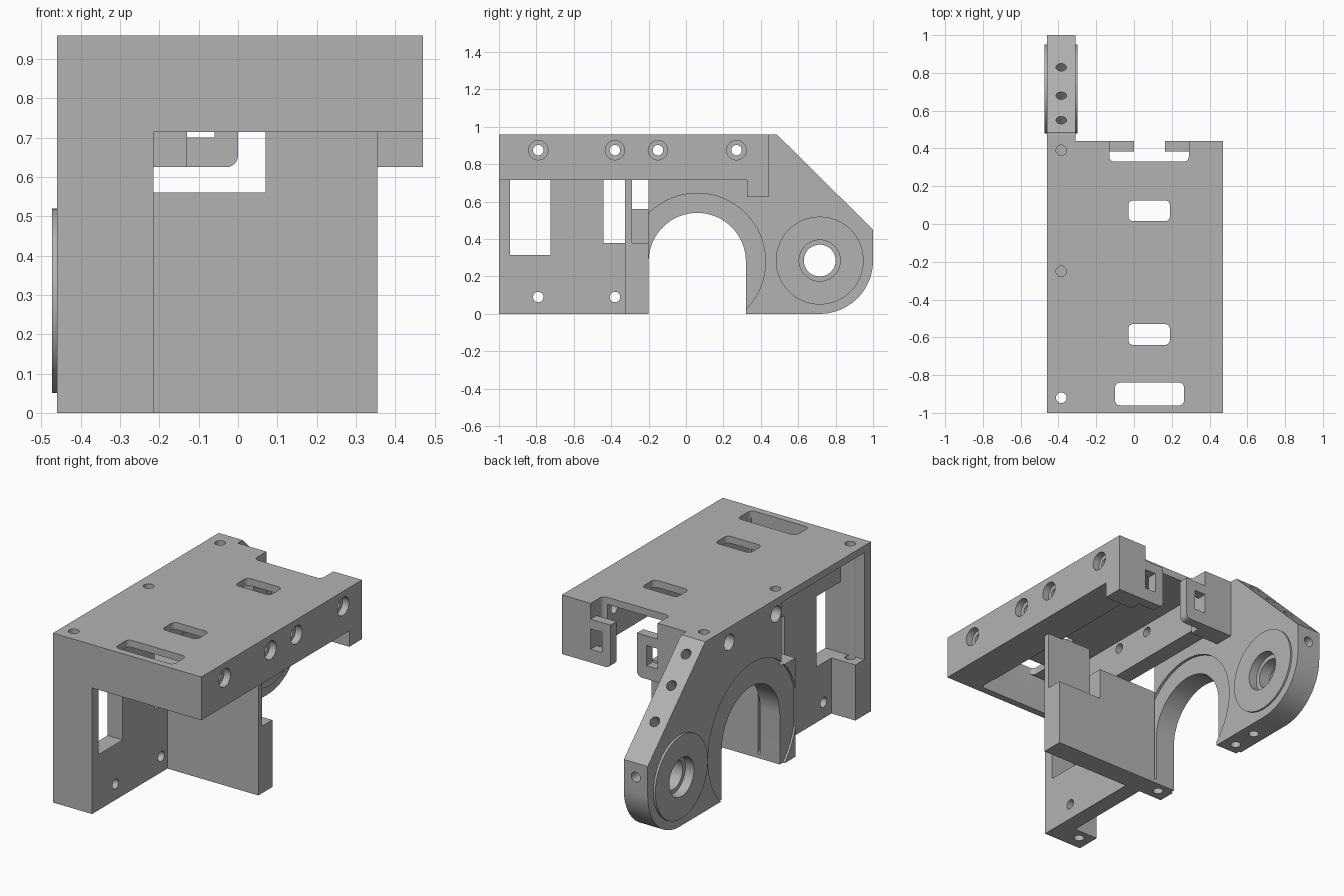
import bpy, bmesh, math
from mathutils import Vector

cube = bpy.data.objects.get("Cube")
if cube:
    bpy.data.objects.remove(cube)

grey = bpy.data.materials.new("plain_grey")
grey.use_nodes = True
GREY = (0.45, 0.45, 0.45, 1)
grey.diffuse_color = GREY
grey.node_tree.nodes["Principled BSDF"].inputs["Base Color"].default_value = GREY


def make_object(name, bm):
    bmesh.ops.recalc_face_normals(bm, faces=bm.faces)
    mesh = bpy.data.meshes.new(name)
    bm.to_mesh(mesh)
    bm.free()
    mesh.materials.append(grey)
    ob = bpy.data.objects.new(name, mesh)
    bpy.context.collection.objects.link(ob)
    return ob


def prism(points, axis, lo, hi, name="piece"):
    """Extrude a 2D profile along the x, y or z axis."""
    place = {"x": lambda p, t: (t, p[0], p[1]),
             "y": lambda p, t: (p[0], t, p[1]),
             "z": lambda p, t: (p[0], p[1], t)}[axis]
    bm = bmesh.new()
    a = [bm.verts.new(place(p, lo)) for p in points]
    b = [bm.verts.new(place(p, hi)) for p in points]
    bm.faces.new(a)
    bm.faces.new(b)
    for i in range(len(a)):
        j = (i + 1) % len(a)
        bm.faces.new((a[i], a[j], b[j], b[i]))
    return make_object(name, bm)


def box(x0, x1, y0, y1, z0, z1, name="piece"):
    return prism([(x0, y0), (x1, y0), (x1, y1), (x0, y1)], "z", z0, z1, name)


def arc(cx, cy, r, start, end, n=12):
    return [(cx + r * math.cos(math.radians(start + (end - start) * i / n)),
             cy + r * math.sin(math.radians(start + (end - start) * i / n)))
            for i in range(n + 1)]


def disc(cy, cz, r, x0, x1):
    return prism(arc(cy, cz, r, 0, 360, 64)[:-1], "x", x0, x1)


def rounded_slot(x0, x1, y0, y1, z0, z1, r=0.025):
    pts = (arc(x1 - r, y1 - r, r, 0, 90, 5) + arc(x0 + r, y1 - r, r, 90, 180, 5)
           + arc(x0 + r, y0 + r, r, 180, 270, 5) + arc(x1 - r, y0 + r, r, 270, 360, 5))
    return prism(pts, "z", z0, z1)


def pin(centre, direction, r, length):
    """Cylinder centred on a point, used to drill holes."""
    bm = bmesh.new()
    bmesh.ops.create_cone(bm, cap_ends=True, segments=24, radius1=r, radius2=r, depth=length)
    turn = Vector(direction).to_track_quat("Z", "Y").to_matrix()
    bmesh.ops.rotate(bm, cent=(0, 0, 0), matrix=turn, verts=bm.verts)
    bmesh.ops.translate(bm, vec=centre, verts=bm.verts)
    return make_object("drill", bm)


def combine(body, tool, operation):
    mod = body.modifiers.new("boolean", "BOOLEAN")
    mod.operation, mod.object, mod.solver = operation, tool, "EXACT"
    graph = bpy.context.evaluated_depsgraph_get()
    result = bpy.data.meshes.new_from_object(body.evaluated_get(graph))
    body.modifiers.clear()
    body.data = result
    bpy.data.objects.remove(tool)


def add(body, *tools):
    for t in tools:
        combine(body, t, "UNION")


def cut(body, *tools):
    for t in tools:
        combine(body, t, "DIFFERENCE")


LEFT, INNER, WALL, RIGHT = -0.46, -0.31, -0.215, 0.47
TOP, RAIL, CEIL = 0.96, 0.715, 0.92
HOLE, HOLE_X = 0.028, -0.385

# Top plate, hollowed from below so rails remain around its edges
frame = box(INNER, RIGHT, -1, 0.44, RAIL, TOP, "support_frame")
cut(frame, box(WALL, 0.26, -0.96, 0.6, 0.5, CEIL))
add(frame, box(LEFT, INNER + 0.02, -1, -0.2, CEIL, TOP))

# Left wall with front column and foot
add(frame,
    box(INNER, WALL, -1, -0.325, 0, RAIL + 0.05),
    box(LEFT, INNER + 0.02, -1, -0.94, 0, CEIL + 0.02),
    box(LEFT, INNER + 0.02, -1, -0.86, 0, 0.315))
cut(frame,
    box(INNER - 0.03, 0, -0.94, -0.725, 0.315, RAIL),
    box(INNER - 0.03, 0, -0.44, -0.325, 0.38, RAIL))

# Cross wall: low behind the opening, a thin plate higher up
add(frame,
    box(INNER, 0.07, -0.325, -0.2, 0, 0.56),
    box(0.05, 0.355, -0.325, -0.2, 0, 0.38),
    box(0.07, 0.355, -0.325, -0.29, 0.3, RAIL + 0.01))

# Rear clip tabs with rounded inner corners and small windows
cut(frame, rounded_slot(-0.13, 0.29, 0.33, 0.7, 0.5, 1.1))
add(frame,
    box(0.29, RIGHT, 0.325, 0.44, 0.625, 0.94),
    box(INNER, -0.13, 0.325, 0.44, 0.625, 0.94))
for end, root, window in ((0.0, -0.15, -0.13), (0.165, 0.31, 0.22)):
    s = 1 if end > root else -1
    corner = [(end - s * 0.03 + s * 0.03 * math.sin(math.radians(t)),
               0.655 - 0.03 * math.cos(math.radians(t))) for t in range(0, 91, 15)]
    add(frame, prism([(root, 0.625)] + corner + [(end, 0.87), (root, 0.87)],
                     "y", 0.385, 0.44))
    cut(frame, box(window, window + 0.07, 0.3, 0.5, 0.7, 0.815))

# Slots through the top plate
for x0, x1, y0, y1 in ((-0.1, 0.265, -0.96, -0.84), (-0.03, 0.19, -0.64, -0.53),
                       (-0.03, 0.19, 0.015, 0.125)):
    cut(frame, rounded_slot(x0, x1, y0, y1, 0.6, 1.1))

# Arm side plate: sloped end, round nose, arch and stepped leg
PIVOT, ARCH = (0.715, 0.285), (0.06, 0.28)
outline = ([(-0.2, TOP), (0.485, TOP), (1.0, 0.45)]
           + arc(*PIVOT, 0.285, 0, -90, 20)
           + [(0.32, 0)] + arc(*ARCH, 0.26, 0, 180, 32)
           + [(-0.2, 0), (-0.325, 0), (-0.325, 0.56), (-0.2, 0.56)])
arm = prism(outline, "x", LEFT, INNER, "pivot_arm")

# Shallow reliefs around the arch, then the pivot boss and bore
cut(arm, disc(*ARCH, 0.365, INNER - 0.015, INNER + 0.1))
cut(arm, disc(*ARCH, 0.4, LEFT - 0.1, LEFT + 0.012))
add(arm, disc(*PIVOT, 0.235, LEFT - 0.013, INNER + 0.01))
cut(arm, disc(*PIVOT, 0.085, -0.7, 0),
    disc(*PIVOT, 0.11, INNER - 0.04, 0), disc(*PIVOT, 0.11, -0.7, LEFT + 0.04))

# Screw holes across the rails, counterbored on the right
for y in (-0.79, -0.38, -0.15, 0.27):
    cut(frame, pin((0, y, 0.875), (1, 0, 0), HOLE, 2),
        pin((RIGHT, y, 0.875), (1, 0, 0), 0.052, 0.08))
for y in (-0.15, 0.27):
    cut(arm, pin((LEFT, y, 0.875), (1, 0, 0), 0.045, 0.6))
for y in (-0.79, -0.38):
    cut(frame, pin((-0.3, y, 0.09), (1, 0, 0), HOLE, 0.5))

# Vertical holes along the left edge
cut(frame, pin((HOLE_X, -0.92, 0.5), (0, 0, 1), HOLE, 2),
    pin((HOLE_X, -0.25, TOP), (0, 0, 1), HOLE, 0.3))
cut(arm, pin((HOLE_X, 0.39, TOP), (0, 0, 1), HOLE, 0.2))
for y in (-0.26, 0.39, 0.54):
    cut(arm, pin((HOLE_X, y, 0), (0, 0, 1), HOLE, 0.2))

# Holes square to the sloped edge and one in the nose
for y in (0.55, 0.68, 0.83):
    cut(arm, pin((HOLE_X, y, TOP - 0.99 * (y - 0.485)), (0, 0.7, 0.7), HOLE, 0.2))
cut(arm, pin((HOLE_X, 1.0, 0.37), (0, 1, 0), HOLE, 0.2))

# Smooth the round walls, keep edges sharp
for ob in (frame, arm):
    bpy.ops.object.select_all(action="DESELECT")
    ob.select_set(True)
    bpy.context.view_layer.objects.active = ob
    bpy.ops.object.shade_smooth_by_angle(angle=math.radians(25))
